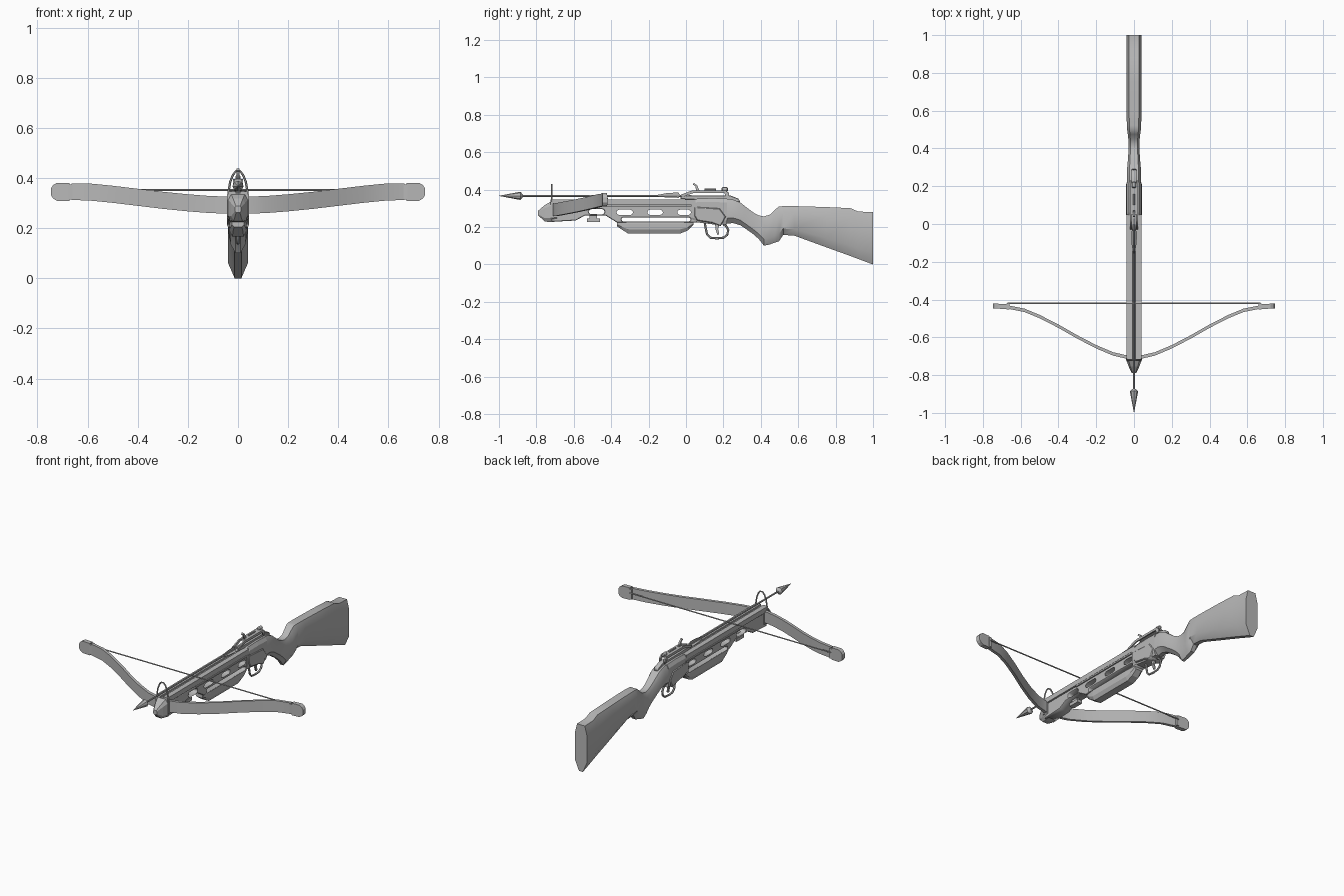
import bpy, bmesh, math
from mathutils import Matrix, Vector

if "Cube" in bpy.data.objects:
    bpy.data.objects.remove(bpy.data.objects["Cube"])

grey = bpy.data.materials.new("grey")
grey.diffuse_color = (0.48, 0.48, 0.48, 1)
grey.use_nodes = True
grey.node_tree.nodes["Principled BSDF"].inputs["Base Color"].default_value = grey.diffuse_color


def finish(name, bm, smooth=None):
    bmesh.ops.remove_doubles(bm, verts=bm.verts, dist=0.00005)
    bmesh.ops.recalc_face_normals(bm, faces=bm.faces)
    me = bpy.data.meshes.new(name)
    bm.to_mesh(me)
    bm.free()
    me.materials.append(grey)
    ob = bpy.data.objects.new(name, me)
    bpy.context.collection.objects.link(ob)
    if smooth:
        bpy.ops.object.select_all(action='DESELECT')
        bpy.context.view_layer.objects.active = ob
        ob.select_set(True)
        bpy.ops.object.shade_smooth_by_angle(angle=math.radians(smooth))
    return ob


def loft(name, rings, smooth=None, closed=False):
    """Skin a list of equal-length rings of points."""
    bm = bmesh.new()
    vs = [[bm.verts.new(p) for p in r] for r in rings]
    n = len(vs[0])
    pairs = list(zip(vs, vs[1:])) + ([(vs[-1], vs[0])] if closed else [])
    for a, b in pairs:
        for i in range(n):
            j = (i + 1) % n
            bm.faces.new((a[i], a[j], b[j], b[i]))
    if not closed:
        bm.faces.new(vs[0])
        bm.faces.new(vs[-1])
    return finish(name, bm, smooth)


def tube(name, pts, r, sides=8, closed=False):
    pts = [Vector(p) for p in pts]
    rings = []
    for i, p in enumerate(pts):
        if closed:
            t = pts[(i + 1) % len(pts)] - pts[i - 1]
        else:
            t = pts[min(i + 1, len(pts) - 1)] - pts[max(i - 1, 0)]
        t.normalize()
        up = Vector((0, 1, 0)) if abs(t.x) > 0.01 or abs(t.y) < 0.01 else Vector((1, 0, 0))
        u = t.cross(up).normalized()
        v = t.cross(u)
        rings.append([p + r * (math.cos(k * math.tau / sides) * u + math.sin(k * math.tau / sides) * v)
                      for k in range(sides)])
    return loft(name, rings, 50, closed)


def turned(name, prof, z, x=0, sides=12):
    """Round part along y from (y, radius) pairs."""
    return loft(name, [[(x + r * math.cos(k * math.tau / sides), y, z + r * math.sin(k * math.tau / sides))
                        for k in range(sides)] for y, r in prof], 40)


def plate(name, loops, half, bevel=0.0, x=0):
    """Side-profile plate in y,z; loops after the first are holes."""
    cu = bpy.data.curves.new(name, 'CURVE')
    cu.dimensions, cu.fill_mode = '2D', 'BOTH'
    cu.extrude, cu.bevel_depth, cu.offset, cu.bevel_resolution = half - bevel, bevel, -bevel, 0
    for lp in loops:
        s = cu.splines.new('POLY')
        s.points.add(len(lp) - 1)
        for p, q in zip(s.points, lp):
            p.co = (q[0], q[1], 0, 1)
        s.use_cyclic_u = True
    tmp = bpy.data.objects.new("tmp", cu)
    bpy.context.collection.objects.link(tmp)
    dg = bpy.context.evaluated_depsgraph_get()
    me = bpy.data.meshes.new_from_object(tmp.evaluated_get(dg))
    bm = bmesh.new()
    bm.from_mesh(me)
    bpy.data.objects.remove(tmp)
    bm.transform(Matrix(((0, 0, 1, x), (1, 0, 0, 0), (0, 1, 0, 0), (0, 0, 0, 1))))
    return finish(name, bm)


def box(name, x0, x1, y0, y1, z0, z1):
    return loft(name, [[(x0, y, z0), (x1, y, z0), (x1, y, z1), (x0, y, z1)] for y in (y0, y1)])


def slot(y0, y1, z0, z1):
    r = (z1 - z0) / 2
    zc = (z0 + z1) / 2
    ends = [(y1 - r, k) for k in range(-2, 3)] + [(y0 + r, k) for k in range(2, 7)]
    return [(c + r * math.cos(k * math.pi / 4), zc + r * math.sin(k * math.pi / 4)) for c, k in ends]


def octagon(y, top, bot, w, ft=0.65, fb=0.33, ct=0.2, cb=0.22):
    h = top - bot
    return [(sx * w * f, y, z) for sx, f, z in (
        (1, fb, bot), (1, 1, bot + cb * h), (1, 1, top - ct * h), (1, ft, top),
        (-1, ft, top), (-1, 1, top - ct * h), (-1, 1, bot + cb * h), (-1, fb, bot))]


# Shoulder stock with wrist and pistol grip
loft("stock", [octagon(*s) for s in (
    (0.20, .353, .215, .038), (0.25, .348, .222, .038), (0.29, .332, .21, .037),
    (0.32, .308, .19, .034), (0.36, .278, .162, .031), (0.39, .262, .135, .029),
    (0.417, .257, .10, .029), (0.45, .267, .108, .030), (0.475, .292, .117, .033),
    (0.497, .310, .124, .036), (0.52, .312, .158, .038), (0.58, .312, .154, .039),
    (0.75, .307, .092, .040), (0.88, .301, .045, .040), (0.92, .283, .03, .040),
    (1.0, .28, 0, .040))], 35)

# Receiver and its raised side panel
loft("receiver", [octagon(y, t, b, .039, .7, .8, .15, .15) for y, t, b in (
    (0.03, .342, .235), (0.06, .352, .225), (0.14, .355, .215), (0.22, .352, .215))])
plate("receiver_panel", [[(.045, .308), (.18, .30), (.213, .255), (.185, .205),
                          (.14, .222), (.06, .235), (.045, .26)]], .043, .004)

# Slotted fore-end body, top rail and seam strip
plate("slotted_body", [
    [(-.72, .315), (.06, .315), (.06, .225), (-.37, .225), (-.43, .262), (-.54, .262), (-.59, .235), (-.72, .228)],
    slot(-.52, -.435, .268, .296), slot(-.375, -.28, .262, .296), slot(-.21, -.12, .262, .296),
    slot(-.05, .03, .262, .296), slot(-.345, .025, .23, .252)], .034, .003)
for s in (-1, 1):
    box("rail_side", s * .008, s * .039, -.725, .05, .317, .347)
box("rail_floor", -.01, .01, -.725, .05, .317, .338)
box("seam_strip", -.041, .041, -.45, .06, .306, .314)

# Lower hand guard and front lug
loft("hand_guard", [octagon(y, .229, b, w, .95, .65, .2, .35) for y, b, w in (
    (-.37, .205, .024), (-.345, .188, .03), (-.31, .166, .034), (-.03, .166, .034), (.01, .182, .032), (.04, .212, .028))])
box("front_lug", -.016, .016, -.53, -.46, .227, .246)
box("lug_neck", -.01, .01, -.515, -.475, .24, .27)

# Nose block
loft("nose", [octagon(y, t, b, w, .7, .6, .2, .2) for y, t, b, w in (
    (-.69, .338, .23, .037), (-.725, .335, .226, .039), (-.755, .318, .23, .028), (-.79, .288, .262, .012))])
box("bow_clamp", -.043, .043, -.722, -.71, .25, .335)

# Arrow guide loop on the nose
tube("guide_loop", [(x, -.718, z) for x, z in (
    (-.036, .31), (-.037, .35), (-.031, .385), (-.02, .413), (-.008, .427), (.008, .427),
    (.02, .413), (.031, .385), (.037, .35), (.036, .31))], .0045, 6)

# Recurved bow: x, y, centre height, half height
half_bow = [(.04, -.704, .292, .034), (.11, -.688, .294, .034), (.20, -.650, .301, .034), (.30, -.598, .311, .034),
            (.40, -.541, .323, .034), (.50, -.490, .335, .034), (.58, -.457, .343, .034), (.665, -.440, .346, .033)]
bow = [(-x, y, z, h) for x, y, z, h in reversed(half_bow)] + half_bow
loft("bow", [[(x, y - .009, z - h), (x, y + .009, z - h), (x, y + .009, z + h), (x, y - .009, z + h)]
             for x, y, z, h in bow], 25)

# Limb tips and binding bands
for s in (-1, 1):
    loft("limb_tip", [[(s * x, y - .013, .345 - h), (s * x, y + .013, .345 - h),
                       (s * x, y + .013, .345 + h), (s * x, y - .013, .345 + h)]
                      for x, y, h in ((.672, -.438, .036), (.722, -.435, .036), (.737, -.434, .027), (.746, -.434, .014))])
    loft("limb_band", [[(s * x, -.453, .345 - .03), (s * x, -.422, .345 - .03),
                        (s * x, -.422, .345 + .03), (s * x, -.453, .345 + .03)] for x in (.66, .676)])

# Bowstring
tube("bowstring", [(-.67, -.42, .353), (.67, -.42, .353)], .004, 6)

# Arrow: shaft, head and vanes
turned("arrow_shaft", [(-.89, .005), (.03, .005)], .367, sides=8)
turned("arrow_head", [(-1.0, .0005), (-.885, .022), (-.872, .006)], .367, sides=8)
for k in range(3):
    a = math.pi / 2 + k * math.tau / 3
    vane = plate("vane", [[(-.18, 0), (-.10, .015), (-.04, .018), (-.03, 0)]], .0015)
    vane.matrix_world = Matrix.Translation((0, 0, .367)) @ Matrix.Rotation(a - math.pi / 2, 4, 'Y')

# Sight: base, bridge, blade and rear knob
plate("sight_base", [[(-.03, .35), (.29, .335), (.28, .352), (.24, .368), (.0, .37), (-.03, .362)]], .014, .003)
for s in (-1, 1):
    plate("sight_bridge", [[(-.03, .372), (.03, .395), (.21, .395), (.23, .383), (.23, .36), (.215, .36),
                            (.205, .382), (.04, .382), (-.02, .362)]], .004, x=s * .016)
box("sight_plate", -.02, .02, .05, .215, .387, .396)
plate("sight_hook", [[(.055, .39), (.05, .418), (.036, .428), (.043, .437), (.06, .422), (.075, .39)]], .005)
turned("sight_knob", [(.19, .006), (.195, .011), (.22, .011), (.225, .006)], .402)
turned("sight_pin", [(.10, .005), (.16, .005)], .40, sides=8)

# Trigger guard and trigger
tube("trigger_guard", [(0, y, z) for y, z in (
    (.10, .225), (.105, .195), (.113, .16), (.13, .143), (.165, .14), (.20, .143),
    (.22, .158), (.226, .185), (.215, .205), (.20, .215))], .006, 6)
plate("trigger", [[(.155, .22), (.18, .22), (.172, .19), (.178, .162), (.168, .158), (.158, .188)]], .005)
